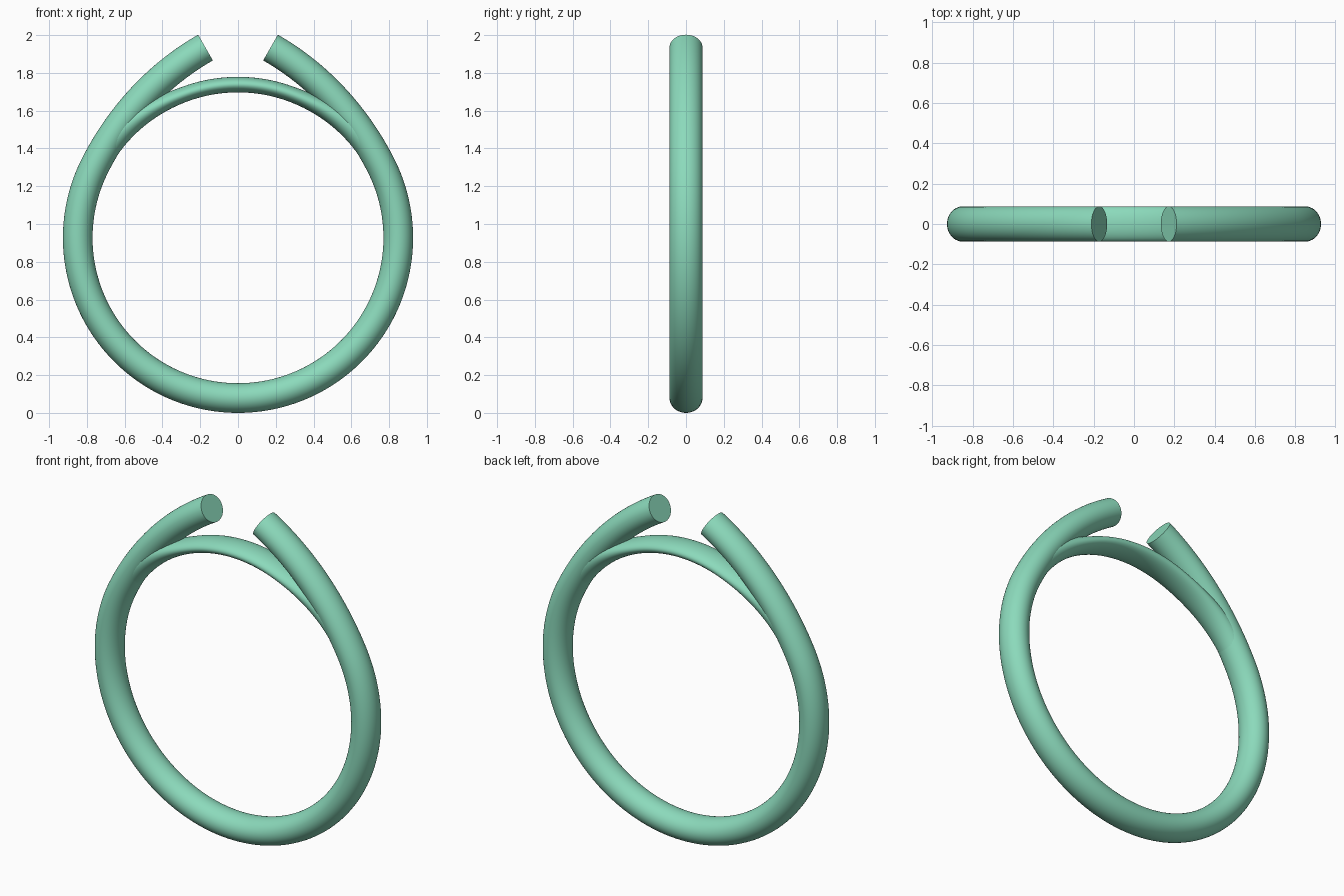
import bpy, bmesh, math
from mathutils import Vector

if "Cube" in bpy.data.objects:
    bpy.data.objects.remove(bpy.data.objects["Cube"])

ZC = 0.927       # ring centre height
R_IN = 0.77      # inner radius
HALF = 0.0785    # radial half thickness of the tube
WIDE = 0.0875    # half width along y
SIDES = 40

mat = bpy.data.materials.new("mint")
mat.diffuse_color = (0.26, 0.70, 0.50, 1)
mat.use_nodes = True
mat.node_tree.nodes["Principled BSDF"].inputs["Base Color"].default_value = mat.diffuse_color


def polar(a, r):
    # angle measured from the top, positive towards +x
    return Vector((r * math.sin(a), 0, ZC + r * math.cos(a)))


def sweep(name, centre, half, wide, a0, a1, steps):
    """Sweep an elliptical section along a planar curve, with end caps."""
    bm = bmesh.new()
    rings = []
    for i in range(steps + 1):
        a = a0 + (a1 - a0) * i / steps
        p = centre(a)
        t = (centre(a + 1e-3) - centre(a - 1e-3)).normalized()
        n = Vector((-t.z, 0, t.x))
        rings.append([bm.verts.new(p + n * half(a) * math.cos(u) + Vector((0, wide(a) * math.sin(u), 0)))
                      for u in (2 * math.pi * k / SIDES for k in range(SIDES))])
    for r0, r1 in zip(rings, rings[1:]):
        for k in range(SIDES):
            j = (k + 1) % SIDES
            bm.faces.new((r0[k], r0[j], r1[j], r1[k]))
    bm.faces.new(rings[0])
    bm.faces.new(rings[-1])
    bmesh.ops.recalc_face_normals(bm, faces=bm.faces)
    me = bpy.data.meshes.new(name)
    bm.to_mesh(me)
    bm.free()
    ob = bpy.data.objects.new(name, me)
    bpy.context.collection.objects.link(ob)
    me.materials.append(mat)
    bpy.context.view_layer.objects.active = ob
    ob.select_set(True)
    bpy.ops.object.shade_smooth_by_angle(angle=math.radians(40))
    ob.select_set(False)


# open tube whose two ends flare away from the circle near the top
START = math.radians(63)


def tube_centre(a):
    d = a if a <= math.pi else 2 * math.pi - a
    t = max(0, START - d)
    return polar(a, R_IN + HALF + 0.2 * t * t)


END = math.radians(9.7)
sweep("open_tube", tube_centre, lambda a: HALF, lambda a: WIDE, END, 2 * math.pi - END, 180)


# thinner bridge closing the circle at the top, its ends buried in the tube
LIM = math.radians(62)


def blend(a):
    s = min(1, max(0, (abs(a) - 0.35) / (LIM - 0.35)))
    return s * s * (3 - 2 * s)


def bridge_half(a):
    return 0.041 + 0.031 * blend(a)


def bridge_centre(a):
    return polar(a, R_IN + 0.004 * blend(a) + bridge_half(a))


sweep("bridge", bridge_centre, bridge_half, lambda a: 0.0865 - 0.006 * blend(a), -LIM, LIM, 70)
